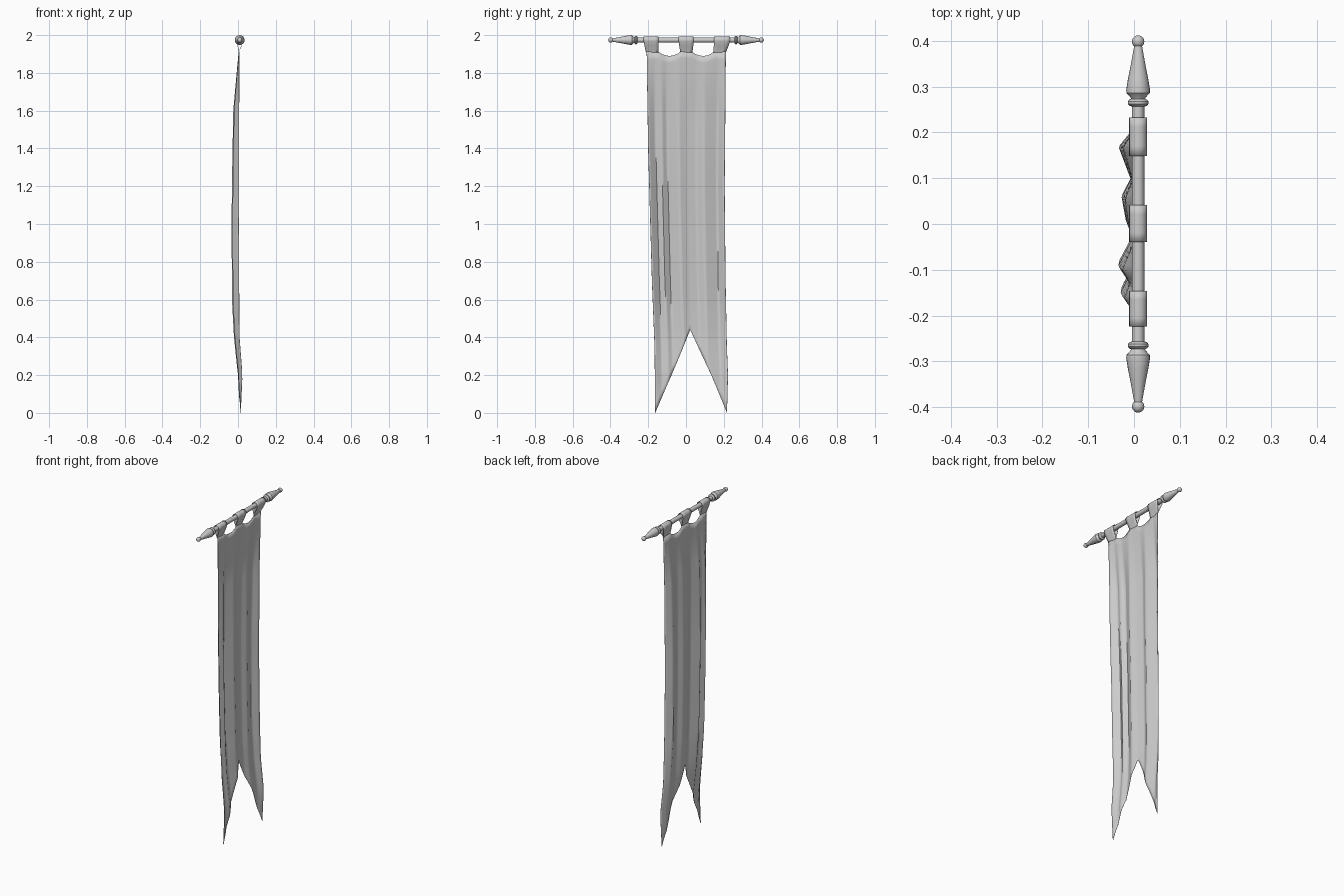
import bpy, bmesh, math

if "Cube" in bpy.data.objects:
    bpy.data.objects.remove(bpy.data.objects["Cube"])

CX, CZ = 0.009, 1.974   # rod axis


def lerp_table(table, t):
    """Piecewise linear lookup in [(key, value), ...] with rising keys."""
    if t <= table[0][0]:
        return table[0][1]
    for (a, va), (b, vb) in zip(table, table[1:]):
        if t <= b:
            return va + (vb - va) * (t - a) / (b - a)
    return table[-1][1]


def add_mesh(name, verts, faces, angle=35):
    me = bpy.data.meshes.new(name)
    me.from_pydata(verts, [], faces)
    bm = bmesh.new()
    bm.from_mesh(me)
    bmesh.ops.remove_doubles(bm, verts=bm.verts, dist=1e-5)
    bmesh.ops.recalc_face_normals(bm, faces=bm.faces)
    bm.to_mesh(me)
    bm.free()
    ob = bpy.data.objects.new(name, me)
    bpy.context.collection.objects.link(ob)
    bpy.ops.object.select_all(action='DESELECT')
    ob.select_set(True)
    bpy.context.view_layer.objects.active = ob
    bpy.ops.object.shade_smooth_by_angle(angle=math.radians(angle))
    return ob


def grid_faces(rows, cols, wrap=False):
    faces = []
    for i in range(rows - 1):
        for j in range(cols if wrap else cols - 1):
            k = (j + 1) % cols
            faces.append((i * cols + j, i * cols + k, (i + 1) * cols + k, (i + 1) * cols + j))
    return faces


def lathe(name, profile, sides=20):
    """Spin (y, radius) points about the rod axis."""
    verts = [(CX + r * math.cos(2 * math.pi * j / sides), y,
              CZ + r * math.sin(2 * math.pi * j / sides))
             for y, r in profile for j in range(sides)]
    return add_mesh(name, verts, grid_faces(len(profile), sides, True))


def thin_solid(ob, thickness=0.002):
    m = ob.modifiers.new("thickness", 'SOLIDIFY')
    m.thickness = thickness
    m.offset = 0


# Rod
lathe("rod", [(-0.28, 0), (-0.28, 0.0135), (0.28, 0.0135), (0.28, 0)])

# Finials: collar ring, tapered spike and ball tip at both ends
ring = [(0.256, 0.012), (0.258, 0.019), (0.262, 0.0225), (0.268, 0.0225),
        (0.272, 0.019), (0.274, 0.012)]
spike = [(0.272, 0), (0.273, 0.015), (0.277, 0.017), (0.286, 0.0255), (0.293, 0.026),
         (0.315, 0.0225), (0.345, 0.0165), (0.392, 0.008), (0.392, 0)]
ball = [(0.3985 - 0.0135 * math.cos(math.pi * i / 10), 0.0135 * math.sin(math.pi * i / 10))
        for i in range(11)]
for side, s in (("front", -1), ("back", 1)):
    for part, prof in (("collar", ring), ("finial", spike), ("ball_tip", ball)):
        lathe(f"{side}_{part}", [(s * y, r) for y, r in prof])

# Hanging straps: teardrop loops round the rod, narrowing to the cloth
R = 0.0185
loop = [(0.006, 1.908), (0.004, 1.922), (-0.003, 1.945)]
loop += [(CX + R * math.cos(math.radians(a)), CZ + R * math.sin(math.radians(a)))
         for a in range(200, -21, -20)]
loop += [(0.019, 1.945), (0.009, 1.922), (0.006, 1.908)]
straps = {"front_strap": (-0.212, -0.146, -0.224, -0.146),
          "middle_strap": (-0.030, 0.034, -0.039, 0.041),
          "back_strap": (0.144, 0.211, 0.149, 0.233)}
for name, (b0, b1, t0, t1) in straps.items():
    verts = []
    for x, z in loop:
        f = min(1, max(0, (z - 1.908) / 0.055))
        for k in range(5):
            lo, hi = b0 + (t0 - b0) * f, b1 + (t1 - b1) * f
            verts.append((x, lo + (hi - lo) * k / 4, z))
    thin_solid(add_mesh(name, verts, grid_faces(len(loop), 5), 60))

# Banner cloth: pleated sheet, scalloped top, swallow-tail bottom
left = [(0, -0.163), (0.35, -0.166), (0.7, -0.18), (1.4, -0.2), (1.91, -0.208)]
right = [(0, 0.217), (0.2, 0.222), (0.35, 0.216), (0.7, 0.209), (1.2, 0.204), (1.91, 0.211)]
base = [(0, 0.012), (0.2, 0.012), (0.4, -0.006), (0.6, -0.012), (1.0, -0.014),
        (1.6, -0.009), (1.91, 0.006)]
amp = [(0, 0.1), (0.2, 0.6), (0.4, 0.75), (0.6, 1), (1.2, 1), (1.6, 0.8), (1.91, 0.1)]
fold = [(0, 0.018), (0.1, -0.014), (0.175, 0.001), (0.25, -0.019), (0.4, 0.012), (0.5, -0.003),
        (0.625, -0.012), (0.725, 0.008), (0.9, -0.018), (1, 0.014)]
COLS, ROWS = 41, 45


def top_edge(u):
    for a, b in ((0.15, 0.425), (0.575, 0.85)):
        if a < u < b:
            return 1.912 - 0.022 * math.sin(math.pi * (u - a) / (b - a)) ** 0.8
    return 1.912


verts = []
for i in range(ROWS):
    for j in range(COLS):
        u = j / (COLS - 1)
        bottom = 0.44 * (1 - abs(2 * u - 1))
        z = bottom + (top_edge(u) - bottom) * i / (ROWS - 1)
        y0, y1 = lerp_table(left, z), lerp_table(right, z)
        x = lerp_table(base, z) + lerp_table(amp, z) * lerp_table(fold, u)
        verts.append((x, y0 + (y1 - y0) * u, z))
thin_solid(add_mesh("banner_cloth", verts, grid_faces(ROWS, COLS), 60))
